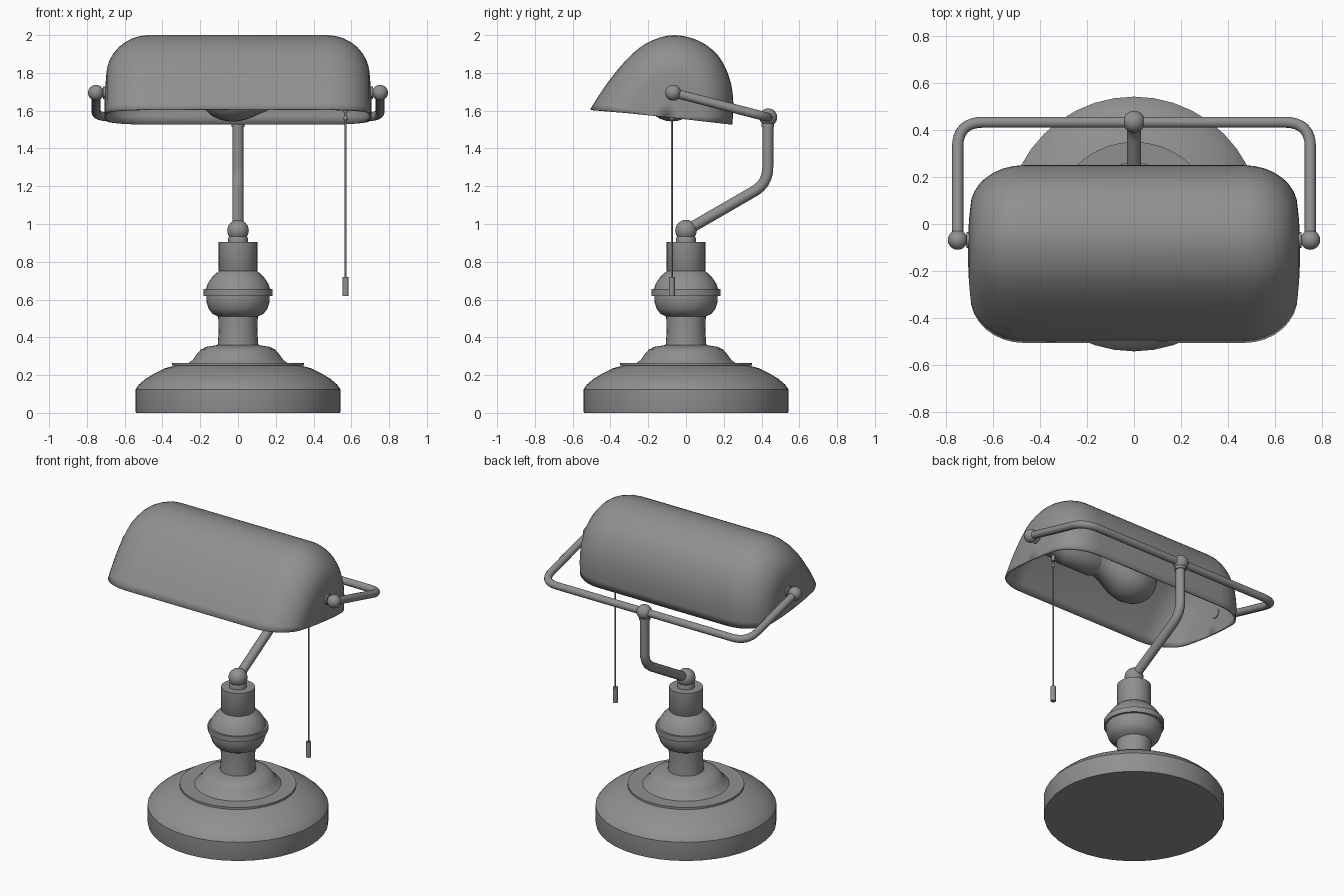
import bpy, bmesh, math
from mathutils import Vector, Matrix

if "Cube" in bpy.data.objects:
    bpy.data.objects.remove(bpy.data.objects["Cube"])

# Dark grey finish for every part
dark = bpy.data.materials.new("dark_grey")
dark.diffuse_color = (0.28, 0.28, 0.28, 1)
dark.use_nodes = True
dark.node_tree.nodes["Principled BSDF"].inputs["Base Color"].default_value = dark.diffuse_color


def finish(name, bm, angle=35):
    bmesh.ops.remove_doubles(bm, verts=bm.verts, dist=1e-5)
    bmesh.ops.recalc_face_normals(bm, faces=bm.faces)
    me = bpy.data.meshes.new(name)
    bm.to_mesh(me)
    bm.free()
    ob = bpy.data.objects.new(name, me)
    bpy.context.collection.objects.link(ob)
    smooth(ob, angle)
    return ob


def smooth(ob, angle=35):
    ob.data.materials.append(dark)
    bpy.ops.object.select_all(action='DESELECT')
    ob.select_set(True)
    bpy.context.view_layer.objects.active = ob
    bpy.ops.object.shade_smooth_by_angle(angle=math.radians(angle))


def lathe(name, profile, segs=40, matrix=Matrix()):
    """Spin (radius, height) points about z, then place with a matrix."""
    bm = bmesh.new()
    vs = [bm.verts.new((r, 0, z)) for r, z in profile]
    es = [bm.edges.new(p) for p in zip(vs, vs[1:])]
    bmesh.ops.spin(bm, geom=vs + es, cent=(0, 0, 0), axis=(0, 0, 1),
                   angle=2 * math.pi, steps=segs, use_duplicate=False)
    bmesh.ops.transform(bm, matrix=matrix, verts=bm.verts)
    return finish(name, bm)


def ball(name, loc, r):
    bm = bmesh.new()
    bmesh.ops.create_uvsphere(bm, u_segments=24, v_segments=16, radius=r,
                              matrix=Matrix.Translation(loc))
    return finish(name, bm, 60)


def tube(name, pts, r, bend=0.0):
    """Round tube through points, corners rounded over the bend length."""
    pts = [Vector(p) for p in pts]
    path = [pts[0]]
    for a, b, c in zip(pts, pts[1:], pts[2:]):
        p, q = b + (a - b).normalized() * bend, b + (c - b).normalized() * bend
        for i in range(9):
            t = i / 8
            path.append(p * (1 - t) ** 2 + b * 2 * t * (1 - t) + q * t * t)
    path.append(pts[-1])
    cu = bpy.data.curves.new(name, 'CURVE')
    cu.dimensions = '3D'
    cu.bevel_depth, cu.bevel_resolution, cu.use_fill_caps = r, 4, True
    sp = cu.splines.new('POLY')
    sp.points.add(len(path) - 1)
    for s, p in zip(sp.points, path):
        s.co = (*p, 1)
    ob = bpy.data.objects.new(name, cu)
    bpy.context.collection.objects.link(ob)
    bpy.ops.object.select_all(action='DESELECT')
    ob.select_set(True)
    bpy.context.view_layer.objects.active = ob
    bpy.ops.object.convert(target='MESH')
    smooth(bpy.context.object)


def spline(pts, n=4):
    """Catmull-Rom interpolation of 2D points."""
    p = [Vector(q) for q in pts]
    p = [2 * p[0] - p[1]] + p + [2 * p[-1] - p[-2]]
    out = []
    for a, b, c, d in zip(p, p[1:], p[2:], p[3:]):
        for i in range(n):
            t = i / n
            out.append(0.5 * (2 * b + (c - a) * t + (2 * a - 5 * b + 4 * c - d) * t * t
                              + (3 * b - a - 3 * c + d) * t ** 3))
    return out + [p[-2]]


# Round base with stepped ring and domed collar
lathe("base", [(0, 0), (0.54, 0), (0.543, 0.012), (0.543, 0.125), (0.525, 0.15),
               (0.49, 0.18), (0.44, 0.21), (0.39, 0.235), (0.33, 0.252), (0.35, 0.252),
               (0.35, 0.265), (0.26, 0.265), (0.24, 0.28), (0.215, 0.315), (0.195, 0.337),
               (0.165, 0.35), (0.105, 0.36), (0, 0.36)], 40)
# Turned column with bulb and ring
lathe("column", [(0, 0.355), (0.108, 0.355), (0.102, 0.43), (0.105, 0.51), (0.135, 0.525),
                 (0.155, 0.55), (0.168, 0.59), (0.168, 0.62), (0.182, 0.62), (0.182, 0.655),
                 (0.17, 0.655), (0.16, 0.685), (0.14, 0.715), (0.118, 0.738), (0.1, 0.752),
                 (0.102, 0.755), (0.102, 0.905), (0, 0.905)], 32)
lathe("joint_collar", [(0, 0.9), (0.052, 0.9), (0.052, 0.925), (0.045, 0.94), (0, 0.94)], 24)
ball("lower_joint", (0, 0, 0.965), 0.057)

# Bent arm
tube("arm", [(0, 0, 0.965), (0, 0.433, 1.215), (0, 0.433, 1.56)], 0.029, 0.085)
lathe("arm_collar", [(0, 1.513), (0.034, 1.513), (0.034, 1.532), (0, 1.532)], 24,
      Matrix.Translation((0, 0.433, 0)))
ball("upper_joint", (0, 0.436, 1.565), 0.047)

# Yoke carrying the shade
PY, PZ = -0.068, 1.695
tube("yoke", [(-0.752, PY, PZ), (-0.752, 0.434, 1.565), (0.752, 0.434, 1.565),
              (0.752, PY, PZ)], 0.024, 0.11)
for side, s in (("left", -1), ("right", 1)):
    ball("pivot_ball_" + side, (s * 0.752, PY, PZ), 0.042)
    tube("pivot_pin_" + side, [(s * 0.69, PY, PZ), (s * 0.75, PY, PZ)], 0.02)
    tube("pivot_washer_" + side, [(s * 0.69, PY, PZ), (s * 0.714, PY, PZ)], 0.034)

# Shade: side profile lofted along x, shrinking into rounded ends
prof = spline([(-0.507, 1.608), (-0.435, 1.72), (-0.355, 1.825), (-0.27, 1.913), (-0.18, 1.972),
               (-0.06, 2.0), (0.07, 1.969), (0.17, 1.892), (0.228, 1.78), (0.25, 1.66),
               (0.246, 1.526)], 3)
centre = Vector((-0.11, 1.566))
end = []
for i in range(9):
    a = math.radians(i * 11.25)
    end.append((0.47 + 0.228 * math.sin(a), 1 - 0.5 * (1 - math.cos(a))))
end += [(0.704, 0.34), (0.707, 0.17), (0.708, 0.0)]
stations = [(-x, s) for x, s in reversed(end)] + [(0, 1)] + end
bm = bmesh.new()
rows = []
for x, s in stations:
    rows.append([bm.verts.new((x, *(centre + (p - centre) * s))) for p in prof])
for r0, r1 in zip(rows, rows[1:]):
    for j in range(len(prof) - 1):
        bm.faces.new((r0[j], r0[j + 1], r1[j + 1], r1[j]))
shade = finish("shade", bm, 50)
top = max(shade.data.polygons, key=lambda f: f.center.z)
if top.normal.z < 0:
    shade.data.flip_normals()
mod = shade.modifiers.new("thickness", 'SOLIDIFY')
mod.thickness, mod.offset = 0.01, -1

# Bulb and socket lying along x
along_x = Matrix.Translation((0, -0.075, 1.69)) @ Matrix.Rotation(math.pi / 2, 4, 'Y')
lathe("bulb", spline([(0, -0.2), (0.075, -0.178), (0.125, -0.125), (0.147, -0.04),
                      (0.136, 0.045), (0.1, 0.13), (0.075, 0.2), (0.068, 0.27)], 3), 28, along_x)
lathe("socket", [(0, 0.25), (0.072, 0.25), (0.08, 0.27), (0.08, 0.5), (0.065, 0.53),
                 (0.065, 0.63), (0.03, 0.64), (0.03, 0.695), (0, 0.695)], 28, along_x)

# Pull chain with weight
cx, cy = 0.57, -0.075
tube("chain_switch", [(cx, cy, 1.65), (cx, cy, 1.59)], 0.012)
ball("chain_link", (cx, cy, 1.56), 0.012)
tube("chain", [(cx, cy, 1.6), (cx, cy, 0.71)], 0.005)
lathe("chain_weight", [(0, 0.62), (0.016, 0.62), (0.016, 0.72), (0, 0.72)], 16,
      Matrix.Translation((cx, cy, 0)))
